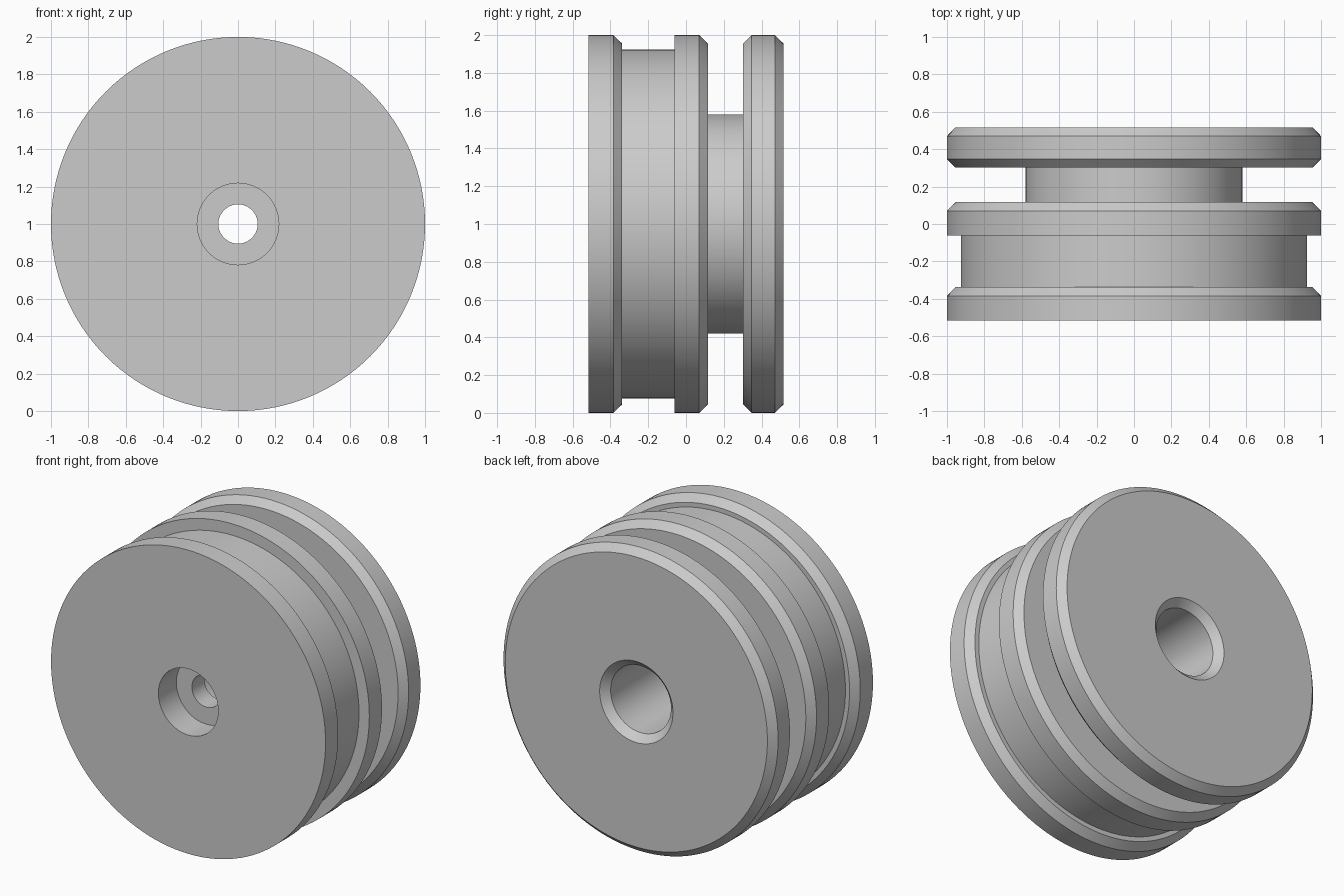
import bpy, bmesh
from math import tau
from mathutils import Matrix, Vector

if "Cube" in bpy.data.objects:
    bpy.data.objects.remove(bpy.data.objects["Cube"])

SEGMENTS = 128

grey = bpy.data.materials.new("light grey")
grey.diffuse_color = (0.6, 0.6, 0.6, 1)
grey.use_nodes = True
grey.node_tree.nodes["Principled BSDF"].inputs["Base Color"].default_value = grey.diffuse_color


def lathe(name, profile, material):
    """Revolve a closed (radius, y) profile about the y axis at z = 1."""
    bm = bmesh.new()
    rings = []
    for i in range(SEGMENTS):
        turn = Matrix.Rotation(tau * i / SEGMENTS, 3, 'Y')
        rings.append([bm.verts.new(turn @ Vector((r, y, 0)) + Vector((0, 0, 1)))
                      for r, y in profile])
    n = len(profile)
    for i, a in enumerate(rings):
        b = rings[(i + 1) % SEGMENTS]
        for j in range(n):
            k = (j + 1) % n
            bm.faces.new((a[j], a[k], b[k], b[j]))
    bmesh.ops.recalc_face_normals(bm, faces=bm.faces)
    mesh = bpy.data.meshes.new(name)
    bm.to_mesh(mesh)
    bm.free()
    mesh.materials.append(material)
    obj = bpy.data.objects.new(name, mesh)
    bpy.context.collection.objects.link(obj)
    bpy.ops.object.select_all(action='DESELECT')
    obj.select_set(True)
    bpy.context.view_layer.objects.active = obj
    bpy.ops.object.shade_smooth_by_angle()
    return obj


# front flange, shallow groove, middle flange, deep groove, rear flange
outside = [
    (1.0, -0.517), (1.0, -0.385), (0.955, -0.338),
    (0.925, -0.338), (0.925, -0.062),
    (1.0, -0.062), (1.0, 0.07), (0.955, 0.117),
    (0.58, 0.117), (0.58, 0.302),
    (0.955, 0.302), (1.0, 0.347), (1.0, 0.47), (0.955, 0.517),
]
# chamfered rear bore, narrow through hole, front counterbore
inside = [
    (0.267, 0.517), (0.22, 0.47), (0.22, -0.2),
    (0.105, -0.2), (0.105, -0.33),
    (0.218, -0.33), (0.218, -0.517),
]
lathe("grooved_piston", outside + inside, grey)
